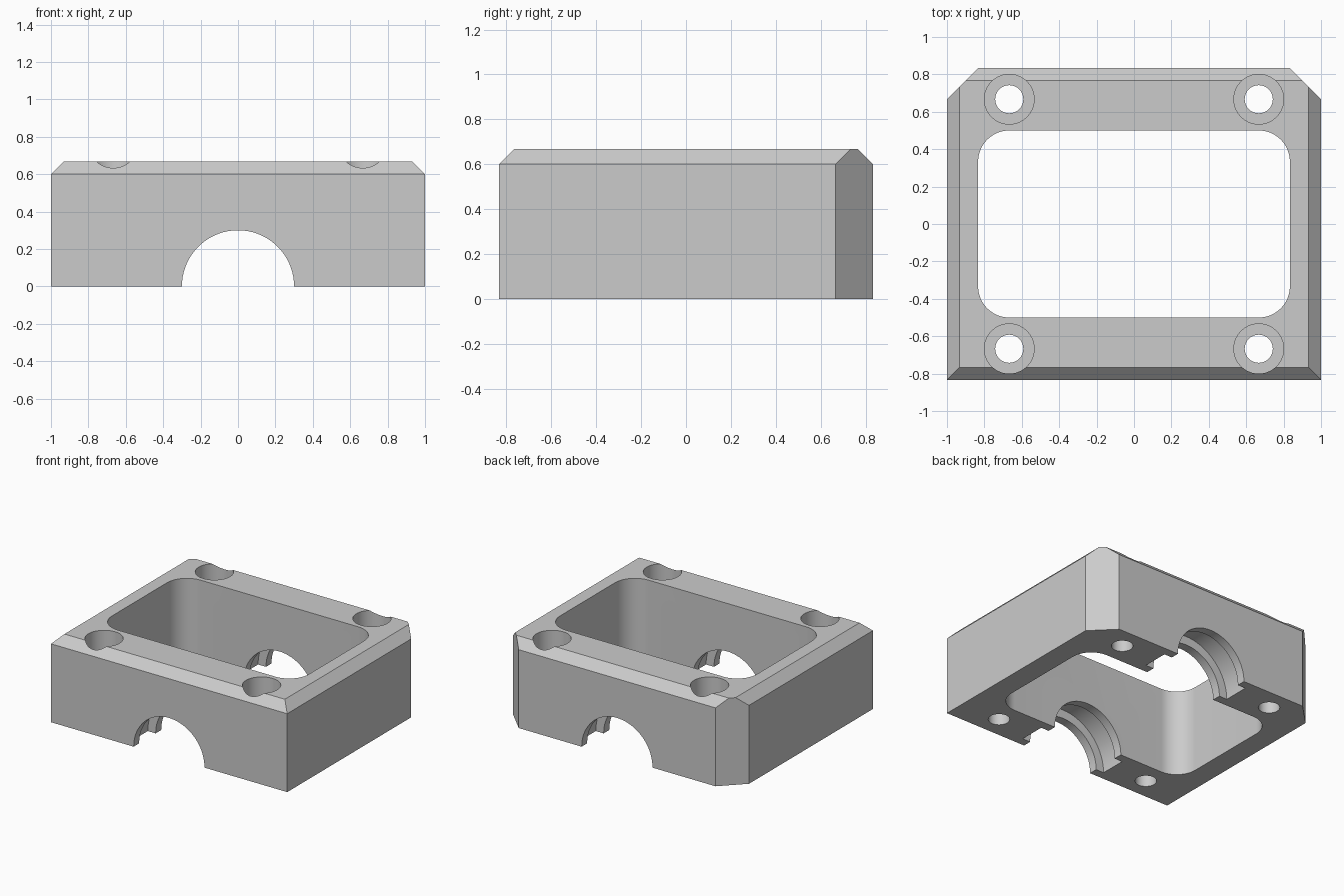
import bpy
import bmesh
from math import pi
from mathutils import Matrix, Vector

if "Cube" in bpy.data.objects:
    bpy.data.objects.remove(bpy.data.objects["Cube"])

HX, HY, TOP = 1.0, 0.833, 0.667     # half width, half depth, height
CHAMFER, CORNER = 0.067, 0.167      # top edge and rear corner chamfers
HOLE = 0.667                        # bolt offset in x and y

grey = bpy.data.materials.new("plain grey")
grey.use_nodes = True
grey.diffuse_color = (0.6, 0.6, 0.6, 1)
grey.node_tree.nodes["Principled BSDF"].inputs["Base Color"].default_value = (0.6, 0.6, 0.6, 1)


def make_object(name, bm):
    bmesh.ops.recalc_face_normals(bm, faces=bm.faces)
    mesh = bpy.data.meshes.new(name)
    bm.to_mesh(mesh)
    bm.free()
    mesh.materials.append(grey)
    obj = bpy.data.objects.new(name, mesh)
    bpy.context.collection.objects.link(obj)
    return obj


def cylinder(name, radius, length, centre, along_y=False):
    bm = bmesh.new()
    turn = Matrix.Rotation(pi / 2, 4, "X") if along_y else Matrix()
    bmesh.ops.create_cone(bm, cap_ends=True, segments=72, radius1=radius, radius2=radius,
                          depth=length, matrix=Matrix.Translation(centre) @ turn)
    return make_object(name, bm)


# Block with chamfered top edges
bm = bmesh.new()
for z, inset in ((0, 0), (TOP - CHAMFER, 0), (TOP, CHAMFER)):
    for sx in (-1, 1):
        for sy in (-1, 1):
            bm.verts.new((sx * (HX - inset), sy * (HY - inset), z))
bmesh.ops.convex_hull(bm, input=bm.verts)
bmesh.ops.dissolve_limit(bm, angle_limit=0.01, verts=bm.verts, edges=bm.edges)

# Rear vertical corners sliced off
for side in (-1, 1):
    cut = bmesh.ops.bisect_plane(
        bm, geom=bm.verts[:] + bm.edges[:] + bm.faces[:], clear_outer=True,
        plane_co=Vector((side * HX, HY - CORNER, 0)), plane_no=Vector((side, 1, 0)))
    rim = [e for e in cut["geom_cut"] if isinstance(e, bmesh.types.BMEdge)]
    bmesh.ops.contextual_create(bm, geom=rim)
housing = make_object("bearing_housing", bm)

# Rounded central opening
bm = bmesh.new()
bmesh.ops.create_cube(bm, size=1, matrix=Matrix.Translation((0, 0, 0.3))
                      @ Matrix.Diagonal((1.667, 1.0, 2.0, 1)))
uprights = [e for e in bm.edges if abs(e.verts[0].co.z - e.verts[1].co.z) > 1]
bmesh.ops.bevel(bm, geom=uprights, offset=0.167, offset_type="OFFSET", segments=16,
                profile=0.5, affect="EDGES")
cutters = [make_object("opening_cutter", bm)]

# Shaft arch, with a wider bearing seat inside each wall
cutters.append(cylinder("shaft_cutter", 0.3, 3, (0, 0, 0), True))
for sy in (-1, 1):
    cutters.append(cylinder("seat_cutter", 0.367, 0.2, (0, sy * HOLE, 0), True))

# Counterbored bolt holes
for sx in (-1, 1):
    for sy in (-1, 1):
        cutters.append(cylinder("bolt_cutter", 0.075, 3, (sx * HOLE, sy * HOLE, 0)))
        cutters.append(cylinder("counterbore_cutter", 0.133, 1, (sx * HOLE, sy * HOLE, 0.833)))

for cutter in cutters:
    cutter.hide_render = True
    boolean = housing.modifiers.new(cutter.name, "BOOLEAN")
    boolean.operation = "DIFFERENCE"
    boolean.solver = "EXACT"
    boolean.object = cutter

# Bake the cuts and discard the cutters
bpy.context.view_layer.update()
evaluated = housing.evaluated_get(bpy.context.evaluated_depsgraph_get())
result = bpy.data.meshes.new_from_object(evaluated)
housing.modifiers.clear()
housing.data = result
for cutter in cutters:
    bpy.data.objects.remove(cutter)

# Smooth curved walls, crisp edges
bpy.ops.object.select_all(action="DESELECT")
housing.select_set(True)
bpy.context.view_layer.objects.active = housing
bpy.ops.object.shade_smooth_by_angle(angle=pi / 6)
